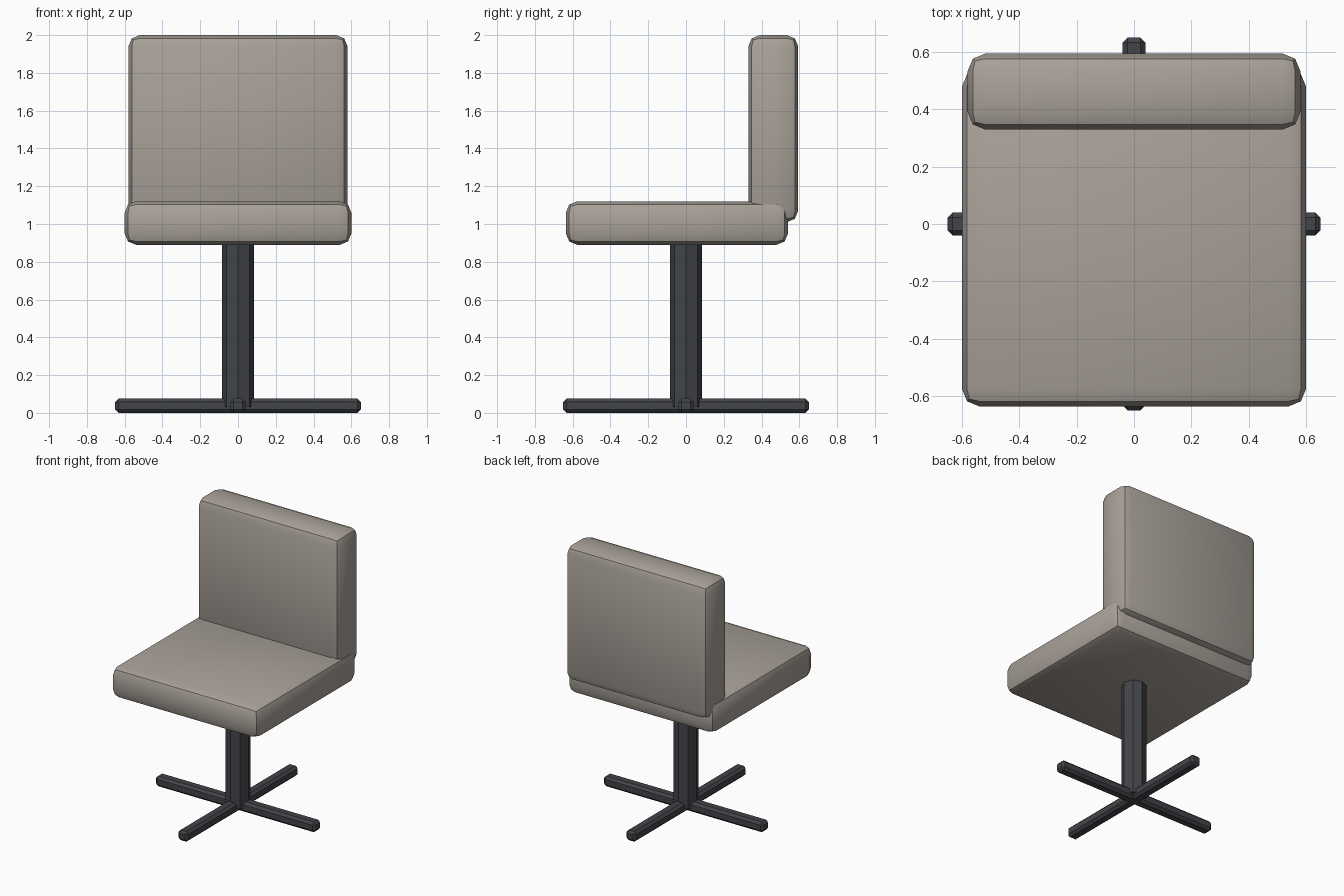
import bpy
import math

if "Cube" in bpy.data.objects:
    bpy.data.objects.remove(bpy.data.objects["Cube"])


def material(name, rgb):
    m = bpy.data.materials.new(name)
    m.diffuse_color = (*rgb, 1)
    m.use_nodes = True
    m.node_tree.nodes["Principled BSDF"].inputs["Base Color"].default_value = m.diffuse_color
    return m


def block(name, lo, hi, bevel, segments, mat, smooth=False):
    """Bevelled box spanning the corners lo and hi."""
    bpy.ops.mesh.primitive_cube_add(size=1, location=[(a + b) / 2 for a, b in zip(lo, hi)])
    ob = bpy.context.object
    ob.name = name
    ob.scale = [b - a for a, b in zip(lo, hi)]
    bpy.ops.object.transform_apply(location=False, rotation=False, scale=True)
    mod = ob.modifiers.new("bevel", 'BEVEL')
    mod.width = bevel
    mod.segments = segments
    bpy.ops.object.modifier_apply(modifier=mod.name)
    if smooth:
        bpy.ops.object.shade_smooth_by_angle(angle=math.radians(30))
    ob.data.materials.append(mat)
    return ob


fabric = material("warm_grey_fabric", (0.40, 0.36, 0.32))
metal = material("dark_metal", (0.055, 0.058, 0.065))

# Cushions
block("seat", (-0.6, -0.636, 0.89), (0.6, 0.54, 1.12), 0.06, 2, fabric, True)
block("backrest", (-0.58, 0.33, 1.01), (0.58, 0.594, 2.0), 0.06, 2, fabric, True)

# Eight-sided column with corners on the axes
z0, z1 = 0.03, 0.93
bpy.ops.mesh.primitive_cylinder_add(vertices=8, radius=0.085, depth=z1 - z0,
                                    location=(0, 0, (z0 + z1) / 2))
column = bpy.context.object
column.name = "column"
column.data.materials.append(metal)

# Crossed foot bars
block("foot_bar_side", (-0.65, -0.04, 0), (0.65, 0.04, 0.075), 0.017, 1, metal)
block("foot_bar_front_back", (-0.04, -0.65, 0), (0.04, 0.65, 0.075), 0.017, 1, metal)
